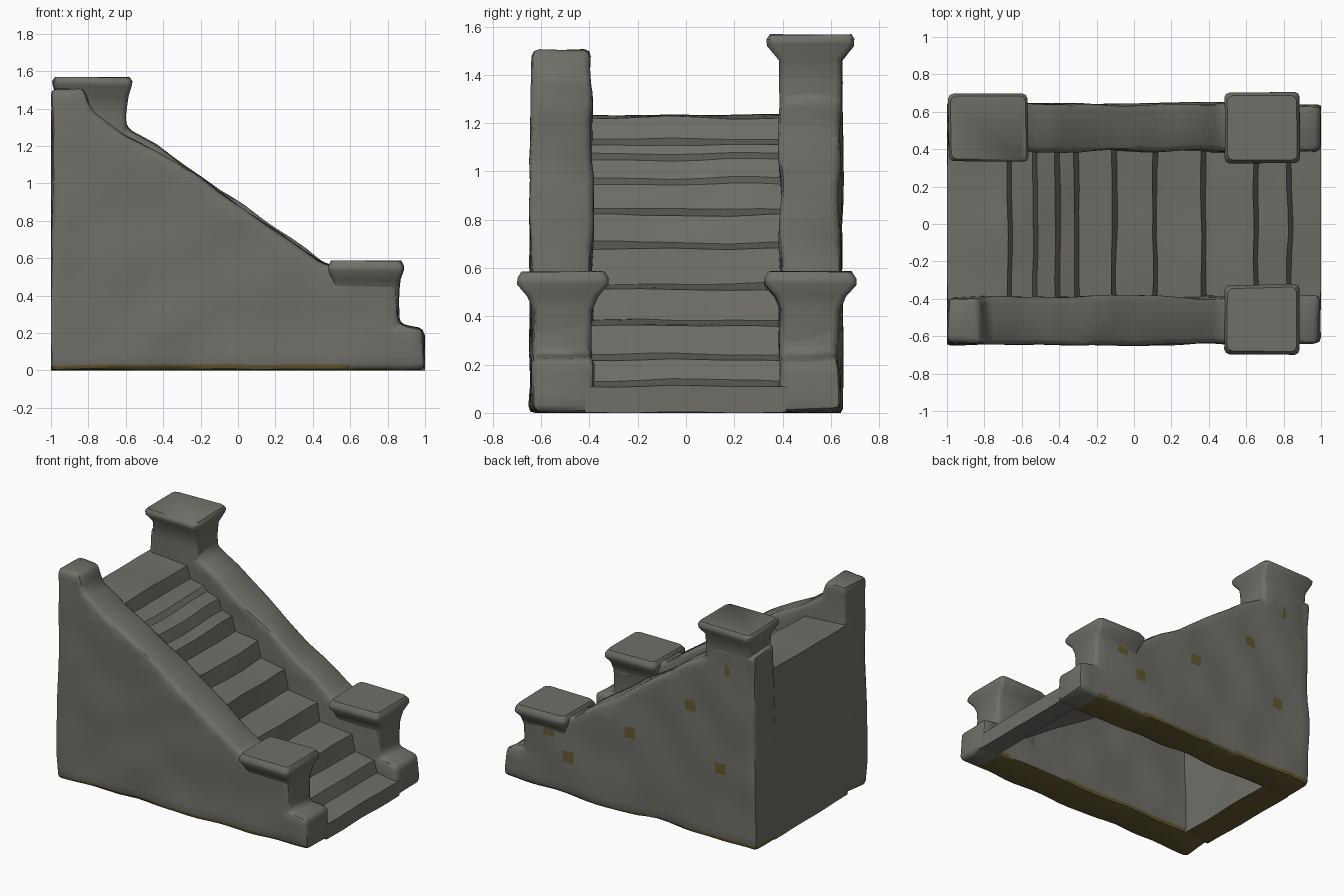
import bpy, bmesh
from mathutils import Vector, noise

old = bpy.data.objects.get("Cube")
if old:
    bpy.data.objects.remove(old, do_unlink=True)


def material(name, colour):
    m = bpy.data.materials.new(name)
    m.use_nodes = True
    m.diffuse_color = (*colour, 1)
    m.node_tree.nodes["Principled BSDF"].inputs["Base Color"].default_value = (*colour, 1)
    return m


STONE = material("grey stone", (0.16, 0.157, 0.138))
MOSS = material("olive moss", (0.13, 0.10, 0.03))

# small moss spots on the back wall, as (x, z)
SPOTS = [(-0.5, 0.92), (-0.72, 0.5), (-0.45, 0.22), (0.0, 0.6), (0.05, 0.14),
         (0.5, 0.3), (0.62, 0.42), (-0.8, 1.25)]


def slice_up(bm, axis, low, high, step):
    """Cut the mesh into even strips along one axis."""
    normal = Vector((0, 0, 0))
    normal[axis] = 1
    at = low + step
    while at < high:
        bmesh.ops.bisect_plane(bm, geom=bm.verts[:] + bm.edges[:] + bm.faces[:],
                               plane_co=normal * at, plane_no=normal, dist=0.002)
        at += step


def finish(bm, name, rough=0.012, angle=0.7):
    """Weather the surface, paint the moss and make the object."""
    for v in bm.verts:
        v.co += noise.noise_vector(v.co * 3.5) * rough
        v.co.x = max(-1, min(1, v.co.x))
        v.co.z = max(0, v.co.z)
    bmesh.ops.recalc_face_normals(bm, faces=bm.faces)
    for f in bm.faces:
        c = f.calc_center_median()
        base = c.z < 0.022 and c.x < 0.85
        spot = c.y > 0.6 and any(abs(c.x - x) < 0.03 and abs(c.z - z) < 0.025 for x, z in SPOTS)
        f.material_index = int(base or spot)
    mesh = bpy.data.meshes.new(name)
    bm.to_mesh(mesh)
    bm.free()
    mesh.materials.append(STONE)
    mesh.materials.append(MOSS)
    obj = bpy.data.objects.new(name, mesh)
    bpy.context.collection.objects.link(obj)
    bpy.ops.object.select_all(action="DESELECT")
    obj.select_set(True)
    bpy.context.view_layer.objects.active = obj
    bpy.ops.object.shade_smooth_by_angle(angle=angle)
    return obj


def extrude_profile(name, points, y0, y1, bevel, rough, angle):
    """Extrude an x-z outline along y, round its edges and weather it."""
    bm = bmesh.new()
    face = bm.faces.new([bm.verts.new((x, y0, z)) for x, z in points])
    out = bmesh.ops.extrude_face_region(bm, geom=[face])
    moved = [g for g in out["geom"] if isinstance(g, bmesh.types.BMVert)]
    bmesh.ops.translate(bm, verts=moved, vec=(0, y1 - y0, 0))
    bmesh.ops.recalc_face_normals(bm, faces=bm.faces)
    if bevel:
        sharp = [e for e in bm.edges if e.calc_face_angle(0) > 0.3]
        bmesh.ops.bevel(bm, geom=sharp, offset=bevel, segments=2, profile=0.5, affect="EDGES")
    slice_up(bm, 0, -1, 1, 0.08)
    slice_up(bm, 1, y0, y1, 0.12)
    slice_up(bm, 2, 0, 1.5, 0.08)
    return finish(bm, name, rough, angle)


def post(name, x, y, rings):
    """Loft a square post through rings of (height, half width x, half width y)."""
    bm = bmesh.new()
    loops = []
    for z, hx, hy in rings:
        loops.append([bm.verts.new((x + sx * hx, y + sy * hy, z))
                      for sx, sy in ((-1, -1), (1, -1), (1, 1), (-1, 1))])
    bm.faces.new(loops[0])
    bm.faces.new(loops[-1])
    for a, b in zip(loops, loops[1:]):
        for i in range(4):
            j = (i + 1) % 4
            bm.faces.new((a[i], a[j], b[j], b[i]))
    bmesh.ops.recalc_face_normals(bm, faces=bm.faces)
    # soften the upright corners
    upright = [e for e in bm.edges if abs(e.verts[0].co.z - e.verts[1].co.z) > 0.001]
    bmesh.ops.bevel(bm, geom=upright, offset=0.025, segments=2, profile=0.5, affect="EDGES")
    finish(bm, name, 0.008, 0.8)


# side walls with sloping rails
FOOT = [(0.47, 0.57), (0.84, 0.5), (0.86, 0.25), (1, 0.22), (1, 0)]
front_rail = [(-1, 0), (-1, 1.505), (-0.82, 1.505), (-0.79, 1.39), (-0.6, 1.26), (-0.42, 1.17)]
back_rail = [(-1, 0), (-1, 1.4), (-0.62, 1.4), (-0.59, 1.29), (-0.42, 1.19)]
extrude_profile("front_side_wall", front_rail + FOOT, -0.64, -0.39, 0.03, 0.02, 0.8)
extrude_profile("back_side_wall", back_rail + FOOT, 0.39, 0.64, 0.03, 0.02, 0.8)

# staircase: nosing positions, each tread rising slightly to the next riser
NOSINGS = [(1, 0.11), (0.82, 0.22), (0.64, 0.36), (0.36, 0.51), (0.1, 0.68), (-0.12, 0.82),
           (-0.32, 0.95), (-0.42, 1.05), (-0.54, 1.11), (-0.68, 1.225)]
outline = [(1, 0)]
for (x, z), (next_x, _) in zip(NOSINGS, NOSINGS[1:]):
    outline += [(x, z), (next_x + 0.025, z + 0.025)]
outline += [NOSINGS[-1], (-1, 1.235), (-1, 0)]
# hollow underside
outline += [(-0.78, 0), (-0.78, 1.05), (-0.6, 1.0), (0.8, 0.1), (0.86, 0)]
extrude_profile("staircase", outline, -0.42, 0.42, 0, 0.012, 0.5)

# capped posts
LOW = [(0.1, 0.16, 0.115), (0.3, 0.17, 0.12), (0.42, 0.175, 0.12), (0.48, 0.18, 0.145),
       (0.53, 0.2, 0.187), (0.56, 0.2, 0.187), (0.585, 0.185, 0.17)]
for side, y in (("front", -0.51), ("back", 0.515)):
    post(side + "_lower_post", 0.685, y, LOW)
TALL = [(1.1, 0.2, 0.125), (1.25, 0.19, 0.125), (1.36, 0.18, 0.13), (1.46, 0.19, 0.13),
        (1.52, 0.21, 0.18), (1.55, 0.213, 0.183), (1.567, 0.2, 0.17)]
post("back_upper_post", -0.78, 0.515, TALL)
